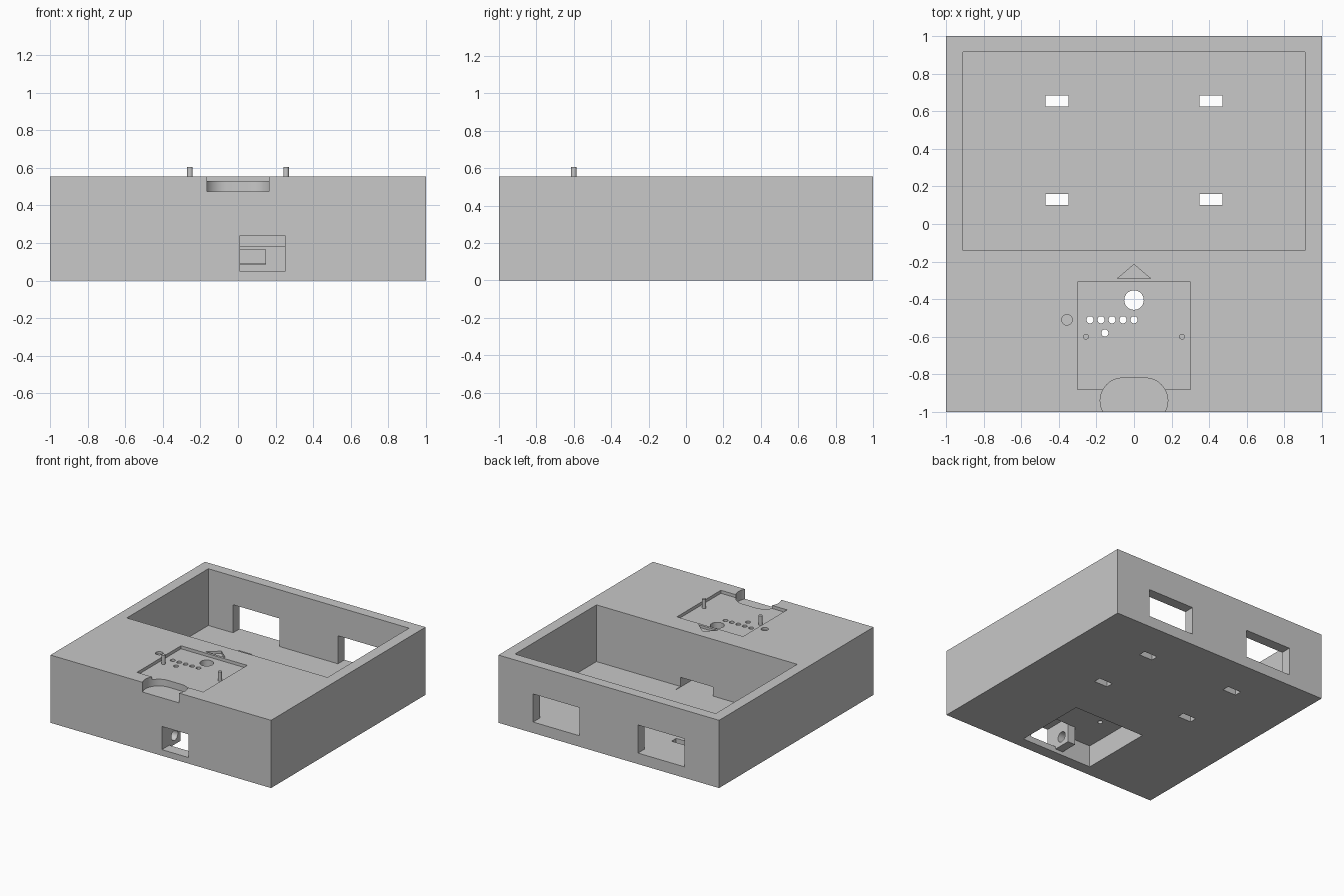
import bpy
import bmesh
import math

cube = bpy.data.objects.get("Cube")
if cube:
    bpy.data.objects.remove(cube, do_unlink=True)

H = 0.555        # top of the case
FLOOR = 0.09     # floor of the large bay
RECESS = 0.53    # floor of the board recess
CEILING = 0.18   # roof of the underside pocket

grey = bpy.data.materials.new("light grey")
grey.use_nodes = True
grey.diffuse_color = (0.58, 0.58, 0.58, 1)
grey.node_tree.nodes["Principled BSDF"].inputs["Base Color"].default_value = (0.58, 0.58, 0.58, 1)


def prism(name, points, z0, z1):
    """Extrude a flat outline from z0 to z1."""
    bm = bmesh.new()
    face = bm.faces.new([bm.verts.new((x, y, z0)) for x, y in points])
    top = bmesh.ops.extrude_face_region(bm, geom=[face])
    moved = [v for v in top["geom"] if isinstance(v, bmesh.types.BMVert)]
    bmesh.ops.translate(bm, vec=(0, 0, z1 - z0), verts=moved)
    bmesh.ops.recalc_face_normals(bm, faces=bm.faces)
    mesh = bpy.data.meshes.new(name)
    bm.to_mesh(mesh)
    bm.free()
    mesh.materials.append(grey)
    obj = bpy.data.objects.new(name, mesh)
    bpy.context.scene.collection.objects.link(obj)
    return obj


def box(name, x0, x1, y0, y1, z0, z1):
    return prism(name, [(x0, y0), (x1, y0), (x1, y1), (x0, y1)], z0, z1)


def arc(cx, cy, r, start, end, steps):
    angles = [math.radians(start + (end - start) * i / steps) for i in range(steps + 1)]
    return [(cx + r * math.cos(a), cy + r * math.sin(a)) for a in angles]


def cylinder(name, x, y, r, z0, z1):
    return prism(name, arc(x, y, r, 0, 360, 32)[:-1], z0, z1)


def cut(target, cutter):
    """Subtract the cutter from the target, then discard it."""
    mod = target.modifiers.new("cut", 'BOOLEAN')
    mod.operation = 'DIFFERENCE'
    mod.solver = 'EXACT'
    mod.object = cutter
    bpy.context.view_layer.objects.active = target
    bpy.ops.object.modifier_apply(modifier=mod.name)
    bpy.data.objects.remove(cutter, do_unlink=True)


def smooth(obj):
    bpy.ops.object.select_all(action='DESELECT')
    obj.select_set(True)
    bpy.context.view_layer.objects.active = obj
    bpy.ops.object.shade_smooth_by_angle(angle=math.radians(30))


case = box("case", -1, 1, -1, 1, 0, H)

# Large open bay, underside pocket and shallow board recess
cut(case, box("bay", -0.91, 0.91, -0.14, 0.915, FLOOR, 1))
cut(case, box("pocket", -0.325, 0.325, -0.905, -0.29, -0.1, CEILING))
cut(case, box("recess", -0.3, 0.3, -0.88, -0.31, RECESS, 1))

# Cable tunnel from the bay into the pocket
cut(case, box("tunnel", -0.147, 0.147, -0.32, -0.08, FLOOR - 0.004, 0.165))

# Mirrored rear windows and floor slots
for s in (-1, 1):
    x0, x1 = sorted((s * 0.265, s * 0.685))
    cut(case, box("window", x0, x1, 0.85, 1.1, FLOOR, 0.32))
    for y in (0.13, 0.655):
        cut(case, box("slot", s * 0.41 - 0.061, s * 0.41 + 0.061, y - 0.03, y + 0.03, -0.1, 0.2))

# Front port, notched into the pocket roof
cut(case, box("port", 0.01, 0.25, -1.1, -0.76, 0.05, 0.24))

# Rounded finger cutout on the front edge
outline = [(0.164, -1.1)] + arc(0.06, -0.94, 0.12, -30, 90, 16)
outline += arc(-0.06, -0.94, 0.12, 90, 210, 16) + [(-0.164, -1.1)]
cut(case, prism("finger_cutout", outline, 0.475, 1))

# Round through holes: one large, a row of five and one below it
holes = [(0, -0.405, 0.052), (-0.155, -0.58, 0.019)]
holes += [(-0.0585 * i, -0.51, 0.019) for i in range(5)]
for x, y, r in holes:
    cut(case, cylinder("hole", x, y, r, 0.1, 1))

# Engraved arrow and round blind hole
cut(case, prism("arrow", [(-0.088, -0.29), (0.088, -0.29), (0, -0.215)], H - 0.02, 1))
cut(case, cylinder("dimple", -0.357, -0.51, 0.028, H - 0.02, 1))
smooth(case)

# Locating pins in the recess
for side, s in (("left", 1), ("right", -1)):
    pin = cylinder(side + "_pin", s * 0.256, -0.6, 0.015, RECESS - 0.01, 0.605)
    smooth(pin)

# Bracket beside the port, bored sideways
bracket = box("port_bracket", -0.06, 0.01, -0.92, -0.76, 0.03, CEILING + 0.01)
bore = cylinder("bore", 0, 0, 0.042, -0.1, 0.1)
bore.rotation_euler = (0, math.pi / 2, 0)
bore.location = (0, -0.835, 0.105)
bpy.context.view_layer.update()
cut(bracket, bore)
smooth(bracket)
